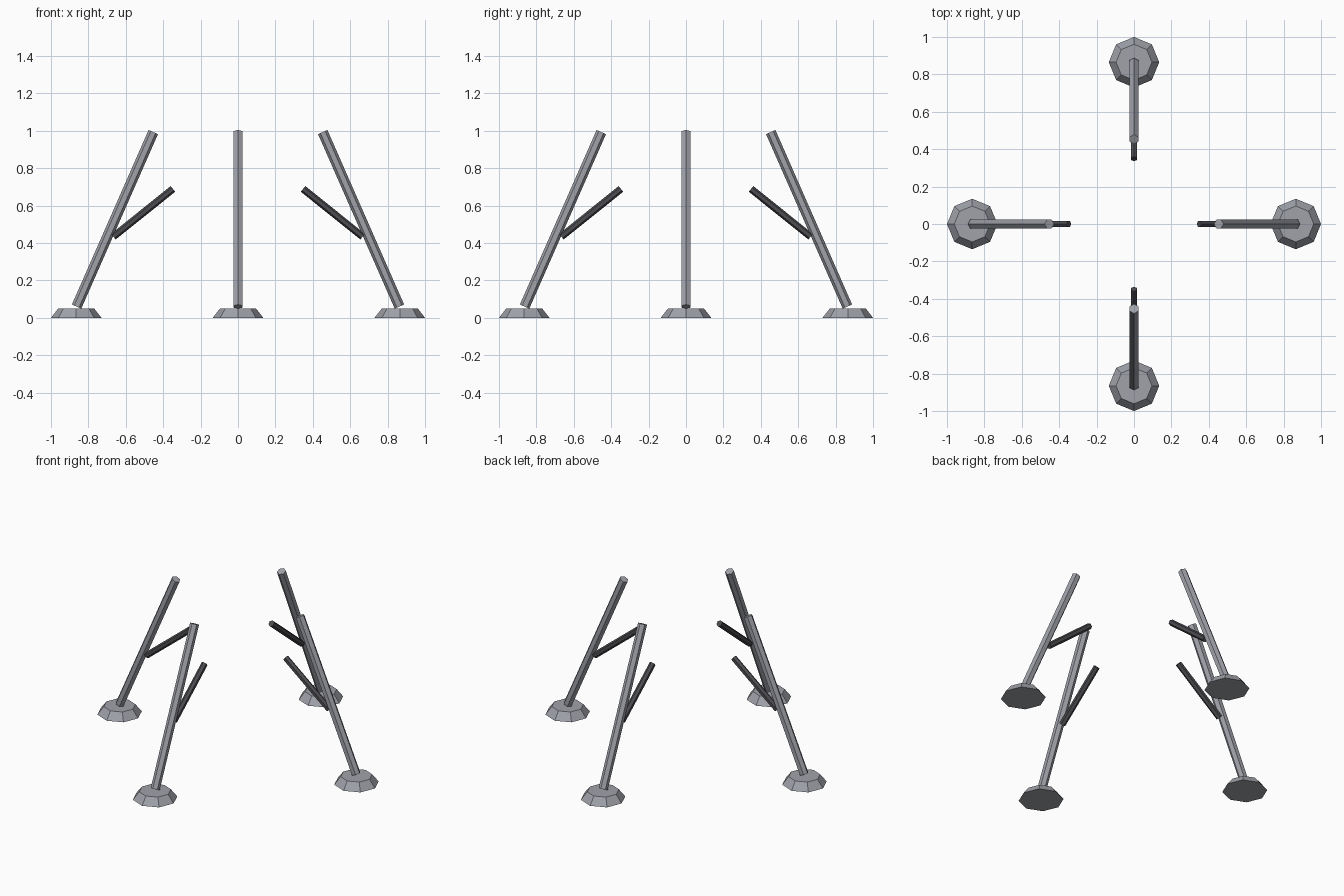
import bpy, math
from mathutils import Vector, Matrix

if "Cube" in bpy.data.objects:
    bpy.data.objects.remove(bpy.data.objects["Cube"])


def material(name, rgb):
    m = bpy.data.materials.new(name)
    m.diffuse_color = (*rgb, 1)
    m.use_nodes = True
    m.node_tree.nodes["Principled BSDF"].inputs["Base Color"].default_value = m.diffuse_color
    return m


light_steel = material("light steel", (0.35, 0.36, 0.40))
dark_steel = material("dark steel", (0.075, 0.075, 0.085))


def finish(name, mat, matrix):
    ob = bpy.context.object
    ob.name = name
    ob.data.materials.append(mat)
    ob.matrix_world = matrix
    return ob


def rod(name, a, b, radius, turn, mat):
    """Hexagonal rod from a to b (x, z in the radial plane), one edge facing up."""
    a, b = Vector((a[0], 0, a[1])), Vector((b[0], 0, b[1]))
    z = (b - a).normalized()
    y = Vector((0, 1, 0))
    x = y.cross(z)
    # first cylinder vertex lies on local +y, so swap axes to put it in the plane
    basis = Matrix((-y, x, z)).transposed().to_4x4()
    bpy.ops.mesh.primitive_cylinder_add(vertices=6, radius=radius, depth=(b - a).length)
    return finish(name, mat, turn @ Matrix.Translation((a + b) / 2) @ basis)


# Four identical supports around the centre
for i, side in enumerate(("right", "back", "left", "front")):
    turn = Matrix.Rotation(i * math.pi / 2, 4, 'Z')

    # Tapered octagonal foot
    bpy.ops.mesh.primitive_cone_add(vertices=8, radius1=0.135, radius2=0.096, depth=0.05)
    finish(side + "_foot", light_steel, turn @ Matrix.Translation((0.865, 0, 0.025)))

    # Leaning leg
    rod(side + "_leg", (0.863, 0.06), (0.453, 0.993), 0.0275, turn, light_steel)

    # Inner brace
    rod(side + "_brace", (0.666, 0.434), (0.348, 0.689), 0.0195, turn, dark_steel)
